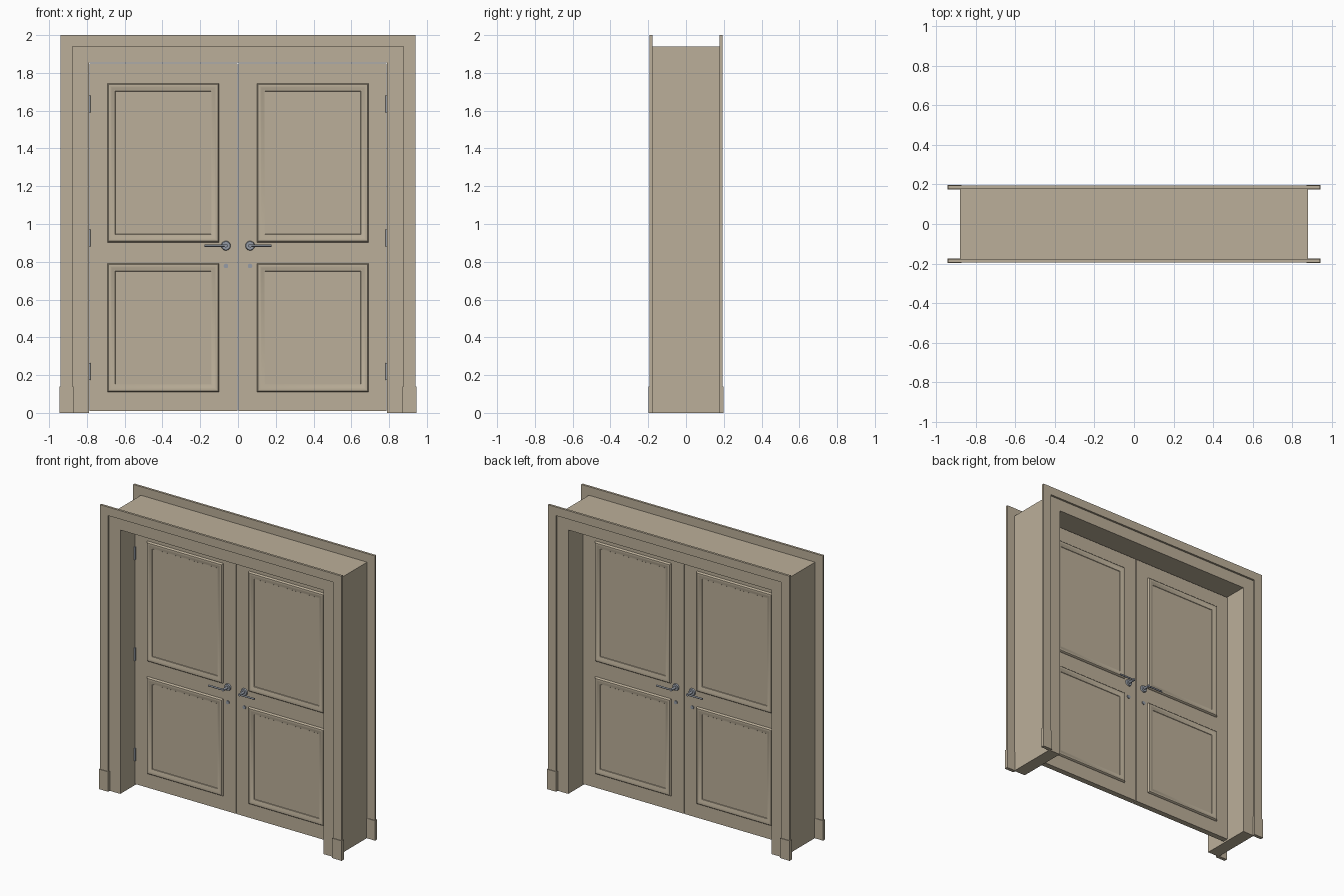
import bpy, bmesh, math
from mathutils import Vector, Matrix

if "Cube" in bpy.data.objects:
    bpy.data.objects.remove(bpy.data.objects["Cube"])


def mat(name, rgb):
    m = bpy.data.materials.new(name)
    m.diffuse_color = (*rgb, 1)
    m.use_nodes = True
    m.node_tree.nodes["Principled BSDF"].inputs["Base Color"].default_value = m.diffuse_color
    return m


WOOD = mat("beige_paint", (0.5, 0.43, 0.32))
METAL = mat("steel", (0.30, 0.33, 0.38))


def finish(name, bm, material, smooth=False):
    bmesh.ops.recalc_face_normals(bm, faces=bm.faces)
    me = bpy.data.meshes.new(name)
    bm.to_mesh(me)
    bm.free()
    ob = bpy.data.objects.new(name, me)
    bpy.context.collection.objects.link(ob)
    me.materials.append(material)
    if smooth:
        bpy.ops.object.select_all(action='DESELECT')
        bpy.context.view_layer.objects.active = ob
        ob.select_set(True)
        bpy.ops.object.shade_smooth_by_angle(angle=math.radians(35))
    return ob


def box(name, x0, x1, y0, y1, z0, z1, material=WOOD):
    bm = bmesh.new()
    bmesh.ops.create_cube(bm, size=1)
    for v in bm.verts:
        v.co = ((x0 + x1) / 2 + v.co.x * (x1 - x0),
                (y0 + y1) / 2 + v.co.y * (y1 - y0),
                (z0 + z1) / 2 + v.co.z * (z1 - z0))
    return finish(name, bm, material)


def arch(name, wo, wi, zo, zi, y0, y1):
    """Upside-down U outline, extruded along y."""
    pts = [(-wo, 0), (-wo, zo), (wo, zo), (wo, 0), (wi, 0), (wi, zi), (-wi, zi), (-wi, 0)]
    bm = bmesh.new()
    f = bm.faces.new([bm.verts.new((x, y0, z)) for x, z in pts])
    ext = bmesh.ops.extrude_face_region(bm, geom=[f])
    for v in ext['geom']:
        if isinstance(v, bmesh.types.BMVert):
            v.co.y = y1
    return finish(name, bm, WOOD)


def rod(name, a, b, r, seg=20, r2=None):
    a, b = Vector(a), Vector(b)
    d = b - a
    bm = bmesh.new()
    rot = d.to_track_quat('Z', 'Y').to_matrix().to_4x4()
    bmesh.ops.create_cone(bm, cap_ends=True, segments=seg, radius1=r,
                          radius2=r if r2 is None else r2, depth=d.length,
                          matrix=Matrix.Translation((a + b) / 2) @ rot)
    return finish(name, bm, METAL, True)


FACE = 0.02  # half the leaf thickness
PROFILE = [(0, 0), (0.002, 0.008), (0.007, 0.013), (0.014, 0.014),
           (0.024, 0.011), (0.034, 0.007), (0.042, 0.006), (0.044, 0.003)]


def panel(name, x0, x1, z0, z1, side):
    """Raised rounded moulding round a flat panel."""
    bm = bmesh.new()
    prev = None
    for inset, rise in PROFILE:
        y = side * (FACE + rise)
        a, b, c, d = x0 + inset, x1 - inset, z0 + inset, z1 - inset
        loop = [bm.verts.new(p) for p in ((a, y, c), (b, y, c), (b, y, d), (a, y, d))]
        if prev:
            for i in range(4):
                j = (i + 1) % 4
                bm.faces.new((prev[i], prev[j], loop[j], loop[i]))
        prev = loop
    bm.faces.new(prev)
    finish(name, bm, WOOD, True)


# Deep lining of the opening
arch("jamb_lining", 0.88, 0.79, 1.94, 1.856, -0.18, 0.18)

# Casings and plinth blocks on both faces
for side, tag in ((-1, "front"), (1, "back")):
    ya, yb = sorted((side * 0.178, side * 0.194))
    arch(f"{tag}_casing", 0.94, 0.876, 2.0, 1.94, ya, yb)
    for s in (-1, 1):
        xa, xb = sorted((s * 0.872, s * 0.945))
        ya2, yb2 = sorted((side * 0.174, side * 0.198))
        box(f"{tag}_plinth", xa, xb, ya2, yb2, 0, 0.14)

# Two door leaves with panels, handles and hinges
for s, leaf in ((-1, "left"), (1, "right")):
    xa, xb = sorted((s * 0.003, s * 0.787))
    box(f"{leaf}_door_leaf", xa, xb, -FACE, FACE, 0.01, 1.85)
    pa, pb = sorted((s * 0.10, s * 0.692))
    for side, tag in ((-1, "front"), (1, "back")):
        panel(f"{leaf}_{tag}_upper_panel", pa, pb, 0.902, 1.745, side)
        panel(f"{leaf}_{tag}_lower_panel", pa, pb, 0.11, 0.792, side)
        hx, hz = s * 0.064, 0.885
        f = side * FACE
        rod(f"{leaf}_{tag}_handle_rose", (hx, f, hz), (hx, f + side * 0.010, hz), 0.025, 28, 0.022)
        rod(f"{leaf}_{tag}_handle_spindle", (hx, f, hz), (hx, side * 0.078, hz), 0.009)
        rod(f"{leaf}_{tag}_handle_lever", (hx - s * 0.008, side * 0.072, hz),
            (s * 0.178, side * 0.072, hz), 0.006)
        rod(f"{leaf}_{tag}_key_rose", (hx, f, 0.778), (hx, f + side * 0.006, 0.778), 0.012)
    for z in (0.22, 0.925, 1.635):
        rod(f"{leaf}_hinge", (s * 0.787, -0.024, z - 0.045), (s * 0.787, -0.024, z + 0.045), 0.007, 12)
